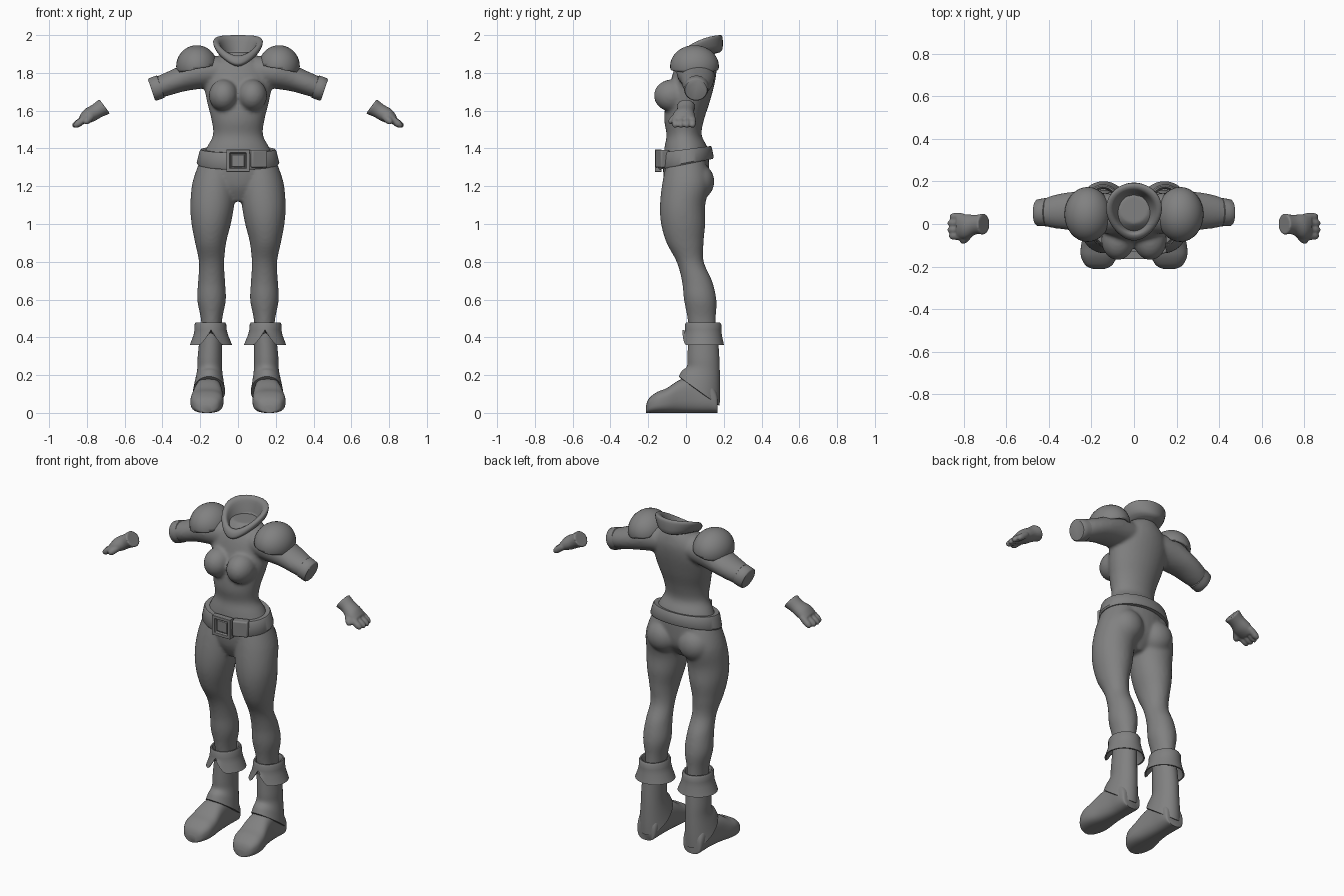
import bpy, bmesh, math
from mathutils import Vector, Matrix

if "Cube" in bpy.data.objects:
    bpy.data.objects.remove(bpy.data.objects["Cube"])

grey = bpy.data.materials.new("plain_grey")
grey.use_nodes = True
tone = (0.22, 0.22, 0.22, 1)
grey.diffuse_color = tone
grey.node_tree.nodes["Principled BSDF"].inputs["Base Color"].default_value = tone

X, Y, Z = Vector((1, 0, 0)), Vector((0, 1, 0)), Vector((0, 0, 1))


def spline(rows, steps=5):
    """Smoothly interpolate cross-sections (x, y, z, radius_u, radius_v, slope)."""
    rows = [tuple(r) + (0,) * (6 - len(r)) for r in rows]
    out = []
    for i in range(len(rows) - 1):
        a, b, c, d = rows[max(i - 1, 0)], rows[i], rows[i + 1], rows[min(i + 2, len(rows) - 1)]
        for k in range(steps):
            t = k / steps
            out.append(tuple(
                q + t * ((r - p) / 2 + t * (p - 2.5 * q + 2 * r - s / 2 + t * (1.5 * (q - r) + (s - p) / 2)))
                for p, q, r, s in zip(a, b, c, d)))
    return out + [rows[-1]]


def loft(bm, rows, u=X, v=Y, n=32, power=1.0, closed=False, warp=None):
    """Skin a stack of superellipse rings."""
    def soft(w):
        return math.copysign(abs(w) ** power, w)
    rings = []
    for x, y, z, ru, rv, slope in rows:
        ring = []
        for k in range(n):
            a = math.tau * k / n
            p = Vector((x, y, z)) + u * ru * soft(math.cos(a)) + v * rv * soft(math.sin(a))
            p.z += slope * (p.y - y)
            ring.append(bm.verts.new(warp(p) if warp else p))
        rings.append(ring)
    pairs = list(zip(rings, rings[1:]))
    if closed:
        pairs.append((rings[-1], rings[0]))
    else:
        bm.faces.new(rings[0])
        bm.faces.new(rings[-1])
    for a, b in pairs:
        for k in range(n):
            j = (k + 1) % n
            bm.faces.new((a[k], a[j], b[j], b[k]))


def ball(bm, centre, radii):
    m = Matrix.Translation(centre) @ Matrix.Diagonal((*radii, 1))
    return bmesh.ops.create_uvsphere(bm, u_segments=32, v_segments=20, radius=1, matrix=m)["verts"]


def finish(name, bm, mirror=False, angle=0.8):
    bmesh.ops.recalc_face_normals(bm, faces=bm.faces)
    mesh = bpy.data.meshes.new(name)
    bm.to_mesh(mesh)
    bm.free()
    mesh.materials.append(grey)
    mesh.shade_smooth()
    mesh.set_sharp_from_angle(angle=angle)
    ob = bpy.data.objects.new(name, mesh)
    bpy.context.collection.objects.link(ob)
    if mirror:
        ob.modifiers.new("mirror", 'MIRROR').use_mirror_merge = False
    return ob


def blend(ob, voxel, rounds):
    """Fuse overlapping volumes into one soft skin."""
    m = ob.modifiers.new("fuse", 'REMESH')
    m.mode, m.voxel_size, m.use_smooth_shade = 'VOXEL', voxel, True
    m = ob.modifiers.new("soften", 'SMOOTH')
    m.factor, m.iterations = 0.5, rounds


def lofted(name, rows, mirror=False, angle=0.8, **kw):
    bm = bmesh.new()
    loft(bm, rows, **kw)
    return finish(name, bm, mirror, angle)


# Body: legs, arms, bust and hips on one side, mirrored, then the trunk
bm = bmesh.new()
loft(bm, spline([(.11, 0, 1.34, .09, .10), (.125, 0, 1.22, .116, .125), (.136, -.018, 1.1, .116, .12),
                 (.142, -.015, 1.0, .104, .117), (.145, -.005, .9, .082, .098), (.14, .022, .8, .067, .072),
                 (.14, .058, .7, .071, .08), (.14, .075, .6, .076, .086), (.14, .083, .5, .057, .075),
                 (.14, .09, .4, .05, .07)]))
arm_axis = Vector((.95, 0, -.32)).normalized()
arm_up = Y.cross(arm_axis)
loft(bm, spline([(.08, .05, 1.815, .08, .09), (.2, .05, 1.8, .085, .1), (.3, .06, 1.767, .067, .09),
                 (.38, .058, 1.738, .06, .077), (.44, .053, 1.717, .055, .058)]), u=arm_up)
ball(bm, (.076, -.075, 1.68), (.078, .095, .085))
ball(bm, (.105, .055, 1.225), (.1, .095, .1))
copy = bmesh.ops.duplicate(bm, geom=bm.verts[:] + bm.edges[:] + bm.faces[:])["geom"]
bmesh.ops.scale(bm, vec=(-1, 1, 1), verts=[g for g in copy if isinstance(g, bmesh.types.BMVert)])
loft(bm, spline([(0, -.01, 1.12, .06, .06), (0, 0, 1.2, .17, .11), (0, 0, 1.3, .205, .122),
                 (0, 0, 1.4, .168, .115), (0, -.01, 1.47, .133, .093), (0, -.01, 1.55, .14, .105),
                 (0, .01, 1.65, .165, .117), (0, .035, 1.75, .18, .118), (0, .05, 1.82, .165, .112),
                 (0, .06, 1.87, .125, .095), (0, .07, 1.91, .07, .07)]))
blend(finish("body", bm), .01, 6)

# Sleeve ends
lofted("sleeve_cuffs", [(.405, .056, 1.729, .055, .06, 0), (.41, .056, 1.727, .062, .067, 0),
                        (.43, .055, 1.72, .063, .065, 0), (.453, .053, 1.712, .062, .063, 0),
                        (.458, .053, 1.71, .057, .058, 0)], mirror=True, u=arm_up)

# Hands: wrist and palm, four fingers and a thumb
bm = bmesh.new()
hand_axis = Vector((.8, 0, -.6))
hand_up = Y.cross(hand_axis)
loft(bm, spline([(.706, 0, 1.623, .048, .05), (.745, -.003, 1.6, .041, .046), (.788, -.012, 1.575, .04, .058),
                 (.825, -.012, 1.55, .026, .058)]), u=hand_up)


def finger(start, end, r):
    a, b = Vector(start), Vector(end)
    side = (b - a).cross(Z).normalized()
    up = side.cross(b - a).normalized()
    rows = [(*a.lerp(b, t), r * w, r * w, 0) for t, w in ((0, .9), (.3, 1), (.7, 1), (.9, .75), (1, .4))]
    loft(bm, rows, u=side, v=up, n=16)


for y, reach in ((.034, -.008), (.004, .003), (-.027, .003), (-.056, -.004)):
    finger((.805, y, 1.562), (.872 + reach, y, 1.516), .019)
finger((.77, -.04, 1.575), (.812, -.087, 1.535), .02)
blend(finish("hands", bm, mirror=True), .006, 3)


# Cowl collar: drops and narrows towards the front
def cowl(p):
    t = max(0, (.2 - p.y) / .28)
    return Vector((p.x * (1 - .25 * t * t), p.y, p.z - .13 * t * t))


lofted("collar", spline([(0, .06, 1.925, .085, .115, -.15), (0, .06, 1.945, .118, .133, -.15),
                         (0, .058, 1.983, .139, .136), (0, .058, 2.0, .132, .127), (0, .058, 1.993, .108, .105),
                         (0, .06, 1.955, .088, .09), (0, .06, 1.915, .07, .08)], 3),
       warp=cowl, n=40, angle=1.2)

# Shoulder pads: cut domes with a thick edge
bm = bmesh.new()
dome = ball(bm, (.218, .045, 1.835), (.098, .118, .1))
bmesh.ops.bisect_plane(bm, geom=bm.verts[:] + bm.edges[:] + bm.faces[:], clear_inner=True,
                       plane_co=(.218, .045, 1.822), plane_no=(.2, 0, 1))
pads = finish("shoulder_pads", bm, mirror=True)
shell = pads.modifiers.new("thickness", 'SOLIDIFY')
shell.thickness, shell.offset = .016, 0.4

# Belt
lofted("belt", [(0, 0, 1.32, .19, .12, .2), (0, -.002, 1.316, .214, .144, .2), (0, -.002, 1.324, .219, .149, .2),
                (0, -.005, 1.386, .203, .142, .13), (0, -.005, 1.395, .197, .136, .13),
                (0, 0, 1.392, .16, .105, .13)], closed=True, n=48)


def block(name, centre, size, turn, insets=()):
    bm = bmesh.new()
    bmesh.ops.create_cube(bm, size=1)
    bmesh.ops.scale(bm, vec=size, verts=bm.verts)
    front = min(bm.faces, key=lambda f: f.calc_center_median().y)
    for width, push in insets:
        bmesh.ops.inset_region(bm, faces=[front], thickness=width)
        bmesh.ops.translate(bm, vec=(0, push, 0), verts=front.verts)
    ob = finish(name, bm)
    ob.location, ob.rotation_euler.z = centre, turn
    soft = ob.modifiers.new("round", 'BEVEL')
    soft.width, soft.segments = .008, 3
    return ob


block("buckle", (0, -.147, 1.335), (.122, .036, .118), 0, ((.024, 0), (.005, .016), (.006, 0), (.004, -.008)))
block("belt_pouch", (.107, -.125, 1.346), (.088, .05, .094), .37)


# Boot cuffs: flared, with a pointed notch in front
def notch(p):
    side = abs(p.x - .143) / .06
    if p.y < .05 and side < 1 and p.z < .42:
        p.z += .08 * (1 - side) ** 1.3 * min(1, (.42 - p.z) / .05)
    return p


lofted("boot_cuffs", [(.145, .09, .455, .06, .075, 0), (.146, .09, .478, .07, .083, 0), (.146, .09, .479, .078, .09, 0),
                      (.146, .091, .468, .084, .096, 0), (.145, .091, .44, .085, .096, 0),
                      (.144, .091, .41, .092, .099, 0), (.143, .091, .36, .112, .11, 0),
                      (.143, .091, .36, .104, .102, 0), (.144, .091, .415, .08, .09, 0)],
       mirror=True, n=48, closed=True, warp=notch, angle=1.0)

# Boot shafts: slanted lower edge over the foot
lofted("boot_shafts", spline([(.142, .09, .43, .058, .077), (.149, .092, .3, .064, .084),
                              (.15, .092, .23, .066, .087, -.2), (.152, .08, .165, .076, .1, -.6),
                              (.153, .07, .115, .085, .108, -.72)]) + [(.153, .07, .112, .074, .096, -.72)],
       mirror=True, n=40)

# Feet: flat-soled, lofted from heel to toe (centre height equals half height)
profile = [(.155, .168, .035, .045), (.155, .16, .06, .06), (.155, .12, .09, .067), (.155, .05, .095, .067),
           (.158, -.03, .088, .075), (.163, -.1, .066, .086), (.165, -.15, .056, .085), (.166, -.187, .043, .068),
           (.166, -.203, .032, .05), (.166, -.211, .02, .028)]
lofted("feet", spline([(x, y, h, w, h) for x, y, h, w in profile], 4), mirror=True, v=Z, power=.72, n=40)
